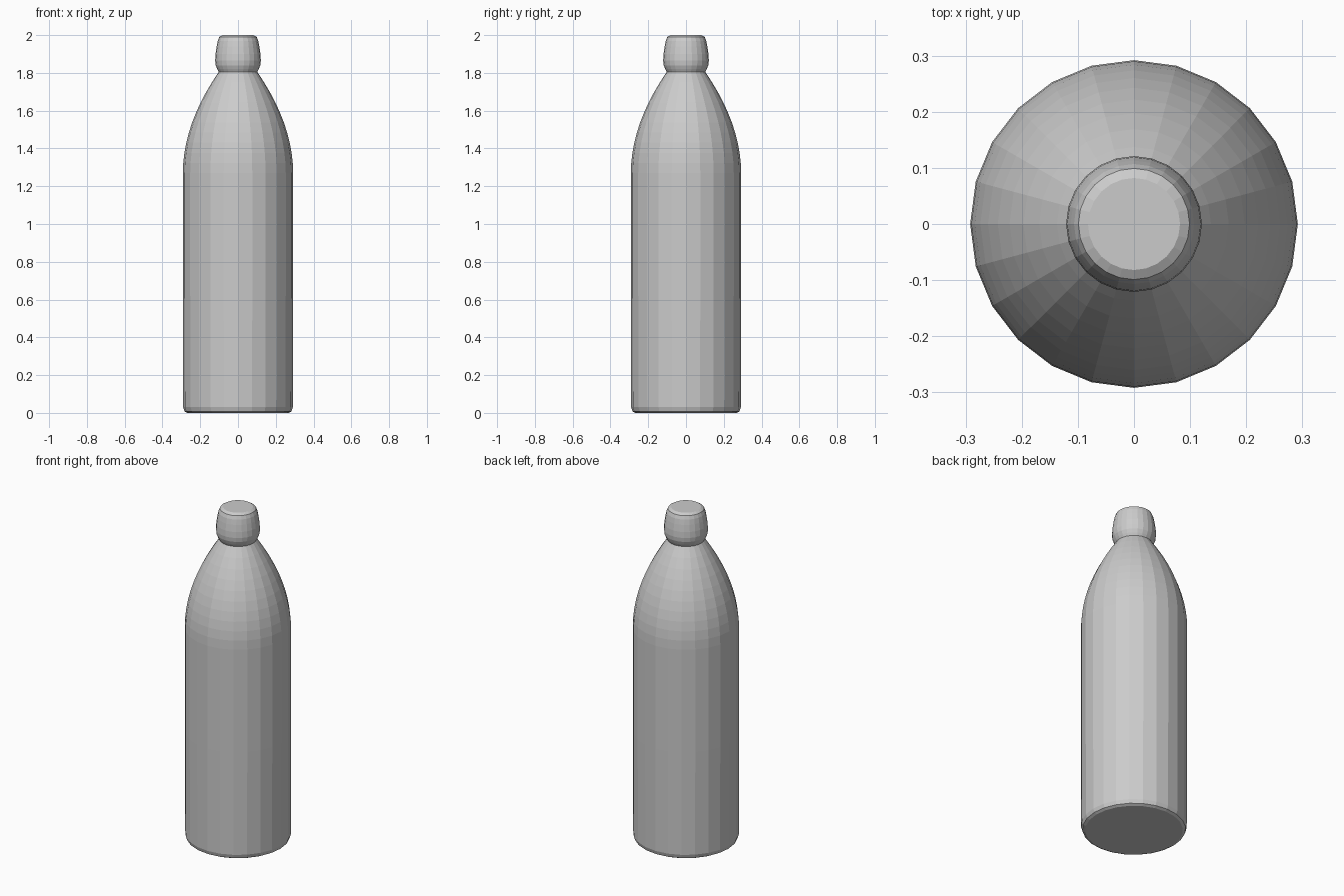
import bpy, bmesh, math

if "Cube" in bpy.data.objects:
    bpy.data.objects.remove(bpy.data.objects["Cube"])

SIDES = 24


def lathe(name, profile, close_bottom=False, close_top=False):
    bm = bmesh.new()
    rings = []
    for r, z in profile:
        rings.append([bm.verts.new((r * math.cos(2 * math.pi * i / SIDES),
                                    r * math.sin(2 * math.pi * i / SIDES), z))
                      for i in range(SIDES)])
    for a, b in zip(rings, rings[1:]):
        for i in range(SIDES):
            j = (i + 1) % SIDES
            bm.faces.new((a[i], a[j], b[j], b[i]))
    if close_bottom:
        bm.faces.new(rings[0][::-1])
    if close_top:
        bm.faces.new(rings[-1])
    mesh = bpy.data.meshes.new(name)
    bm.to_mesh(mesh)
    bm.free()
    obj = bpy.data.objects.new(name, mesh)
    bpy.context.collection.objects.link(obj)
    return obj


# Body: rounded foot, straight wall, curved shoulder up to the neck
neck = (0.102, 1.805)
body = [(0.268, 0.0), (0.283, 0.008), (0.29, 0.03), (0.292, 0.65), (0.292, 1.27)]
for k in range(1, 10):
    t = k / 10
    body.append((0.292 - 0.19 * t ** 1.95, 1.27 + 0.535 * t))
body.append(neck)
lathe("bottle_body", body, close_bottom=True)

# Cap: flared lower lip tapering to a softly rounded top
cap = [neck, (0.11, 1.82), (0.118, 1.84), (0.121, 1.865), (0.119, 1.90),
       (0.113, 1.94), (0.107, 1.97), (0.099, 1.99), (0.082, 2.0)]
lathe("bottle_cap", cap, close_top=True)
